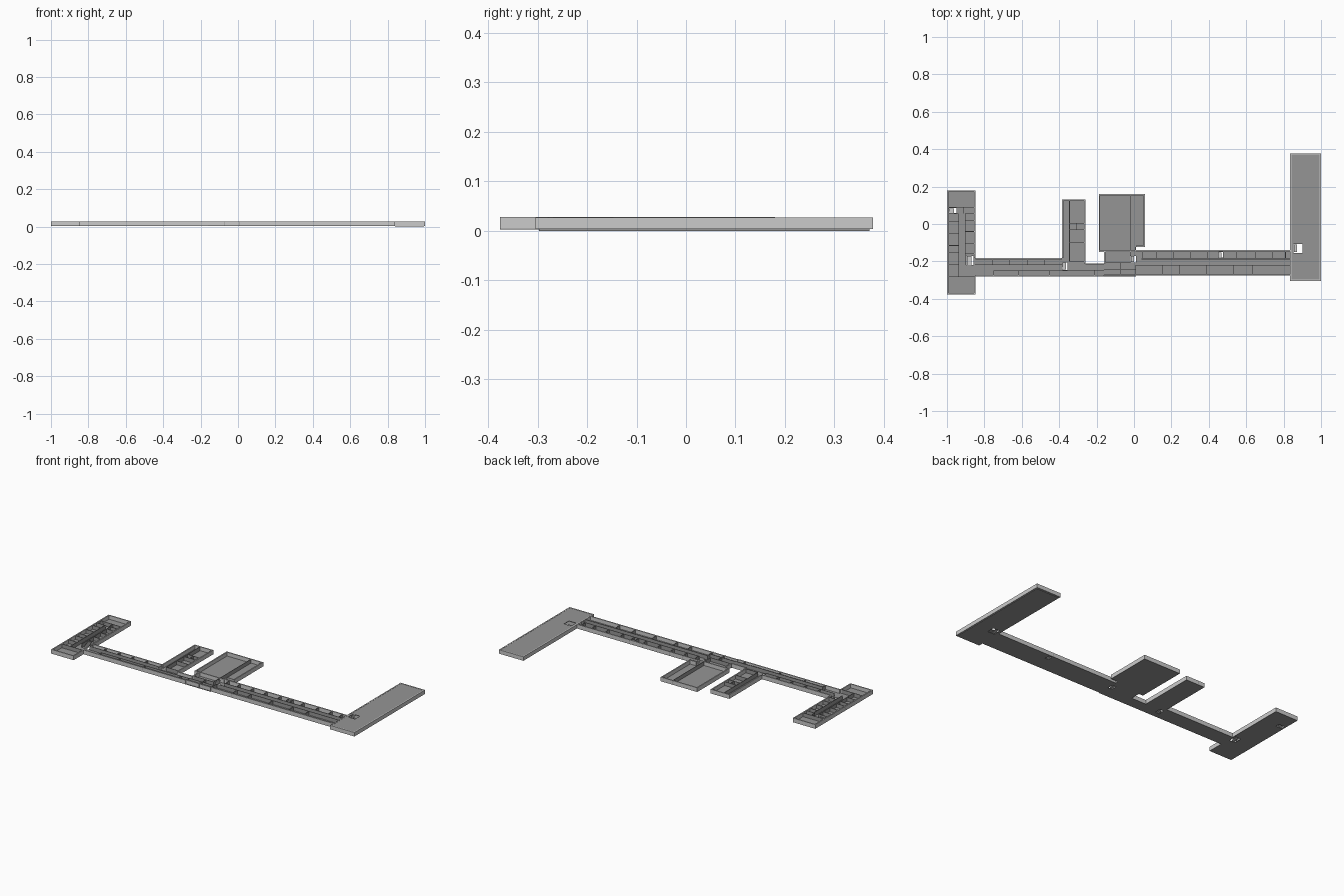
import bpy, bmesh

if "Cube" in bpy.data.objects:
    bpy.data.objects.remove(bpy.data.objects["Cube"])

Z0, ZF, ZT = 0.003, 0.005, 0.0285   # underside, floor top, wall top
T = 0.007                           # outer wall thickness
TI = 0.003                          # partition thickness

dark = bpy.data.materials.new("dark_floor")
dark.diffuse_color = (0.3, 0.3, 0.3, 1)
dark.use_nodes = True
dark.node_tree.nodes["Principled BSDF"].inputs["Base Color"].default_value = dark.diffuse_color


def add_box(bm, x0, x1, y0, y1, z0, z1):
    vs = [bm.verts.new((x, y, z)) for z in (z0, z1)
          for x, y in ((x0, y0), (x1, y0), (x1, y1), (x0, y1))]
    for f in ((3, 2, 1, 0), (4, 5, 6, 7), (0, 1, 5, 4),
              (1, 2, 6, 5), (2, 3, 7, 6), (3, 0, 4, 7)):
        bm.faces.new([vs[i] for i in f])


def finish(name, bm, mat=None):
    me = bpy.data.meshes.new(name)
    bm.to_mesh(me)
    bm.free()
    if mat:
        me.materials.append(mat)
    bpy.context.collection.objects.link(bpy.data.objects.new(name, me))


def slab(name, x0, x1, y0, y1, z0=Z0, z1=ZF, holes=()):
    """Flat plate with rectangular openings."""
    bm = bmesh.new()
    xs = sorted({x0, x1, *(v for h in holes for v in h[:2])})
    ys = sorted({y0, y1, *(v for h in holes for v in h[2:])})
    for xa, xb in zip(xs, xs[1:]):
        for ya, yb in zip(ys, ys[1:]):
            cx, cy = (xa + xb) / 2, (ya + yb) / 2
            if not any(h[0] < cx < h[1] and h[2] < cy < h[3] for h in holes):
                add_box(bm, xa, xb, ya, yb, z0, z1)
    bmesh.ops.remove_doubles(bm, verts=bm.verts, dist=1e-6)
    finish(name, bm, dark)


def outer_walls(name, pts, closed=True, top=ZT):
    """Walls just inside an axis-aligned path that runs counter-clockwise."""
    bm = bmesh.new()
    z = Z0 + 0.0004                 # keep the dark underside of the floor visible
    for (xa, ya), (xb, yb) in zip(pts, pts[1:] + (pts[:1] if closed else [])):
        if abs(ya - yb) < 1e-6:
            lo, hi = (ya, ya + T) if xb > xa else (ya - T, ya)
            add_box(bm, min(xa, xb), max(xa, xb), lo, hi, z, top)
        else:
            lo, hi = (xa - T, xa) if yb > ya else (xa, xa + T)
            add_box(bm, lo, hi, min(ya, yb), max(ya, yb), z, top)
    finish(name, bm)


def partitions(name, along_x=(), along_y=()):
    """along_x: (y, x0, x1); along_y: (x, y0, y1)."""
    bm = bmesh.new()
    h = TI / 2
    for y, a, b in along_x:
        add_box(bm, a, b, y - h, y + h, ZF, ZT)
    for x, a, b in along_y:
        add_box(bm, x - h, x + h, a, b, ZF, ZT)
    finish(name, bm, dark)


def stairs(name, x0, x1, y0, y1, z0=Z0, z1=ZT, n=6):
    """One flight of steps covering most of its well."""
    bm = bmesh.new()
    d, r = (y1 - y0) / n, (z1 - z0) / n
    for i in range(n):
        add_box(bm, x0, x0 + (x1 - x0) * 0.7, y0 + i * d, y0 + (i + 1) * d,
                z0 + i * r, z0 + (i + 1) * r)
    finish(name, bm)


# West wing
wells = [(-0.99, -0.95, 0.058, 0.085), (-0.895, -0.858, -0.22, -0.17)]
slab("west_wing_floor", -1, -0.848, -0.376, 0.18, holes=wells)
outer_walls("west_wing_walls", [(-0.848, -0.183), (-0.848, 0.18), (-1, 0.18), (-1, -0.376),
                                (-0.848, -0.376), (-0.848, -0.28)], closed=False)
partitions("west_wing_partitions",
           [(0.09, -1, -0.85), (0.055, -1, -0.94), (0.055, -0.9, -0.85), (-0.282, -1, -0.85)]
           + [(y, -1, -0.937) for y in (0.015, -0.05, -0.115, -0.15, -0.215)]
           + [(y, -0.903, -0.85) for y in (0.02, -0.04, -0.105, -0.16)],
           [(-0.937, -0.282, 0.055), (-0.903, -0.22, 0.055), (-0.91, 0.055, 0.09)])

# West corridor range
slab("west_range_floor", -0.848, -0.385, -0.28, -0.183)
outer_walls("west_range_south_wall", [(-0.848, -0.28), (-0.16, -0.28)], closed=False)
outer_walls("west_range_north_wall", [(-0.385, -0.183), (-0.848, -0.183)], closed=False)
partitions("west_range_partitions",
           [(-0.218, -0.85, -0.385), (-0.25, -0.75, -0.385)],
           [(-0.85 + 0.093 * i, -0.218, -0.183) for i in range(1, 5)]
           + [(x, -0.28, -0.25) for x in (-0.75, -0.62, -0.45)])

# Middle wing
slab("middle_wing_floor", -0.385, -0.259, -0.28, 0.132,
     holes=[(-0.382, -0.355, -0.245, -0.205)])
outer_walls("middle_wing_walls", [(-0.259, -0.21), (-0.259, 0.132), (-0.385, 0.132),
                                  (-0.385, -0.183)], closed=False)
partitions("middle_wing_partitions",
           [(0.005, -0.345, -0.26), (-0.03, -0.345, -0.26), (-0.1, -0.345, -0.26),
            (-0.2, -0.345, -0.26), (-0.25, -0.385, -0.26)],
           [(-0.345, -0.2, 0.132), (-0.305, -0.03, 0.005)])

# Link between the middle wing and the hall
slab("link_floor", -0.259, -0.16, -0.28, -0.21)
outer_walls("link_north_wall", [(-0.16, -0.21), (-0.259, -0.21)], closed=False)
partitions("link_partitions", [(-0.248, -0.26, -0.16)], [(-0.21, -0.28, -0.248)])

# Hall and its lobby
slab("hall_floor", -0.188, 0.059, -0.15, 0.16, holes=[(0.012, 0.059, -0.15, -0.122)])
outer_walls("hall_walls", [(-0.188, -0.15), (0.012, -0.15), (0.012, -0.122), (0.059, -0.122),
                           (0.059, 0.16), (-0.188, 0.16)])
partitions("hall_stage_wall", (), [(-0.02, -0.15, 0.16)])
slab("lobby_floor", -0.16, 0.012, -0.28, -0.15, holes=[(-0.018, 0.01, -0.205, -0.17)])
outer_walls("lobby_west_wall", [(-0.16, -0.15), (-0.16, -0.21)], closed=False)
outer_walls("lobby_south_wall", [(-0.16, -0.276), (0.012, -0.276)], closed=False)
partitions("lobby_partitions", [(-0.208, -0.16, -0.02), (-0.245, -0.16, 0.012)],
           [(-0.07, -0.28, -0.208), (-0.02, -0.208, -0.15), (0.01, -0.28, -0.22)])

# East corridor range
slab("east_range_floor", 0.012, 0.84, -0.276, -0.14,
     holes=[(0.452, 0.475, -0.18, -0.15)])
outer_walls("east_range_south_wall", [(0.012, -0.276), (0.84, -0.276)], closed=False)
outer_walls("east_range_north_wall", [(0.84, -0.14), (0.012, -0.14)], closed=False)
partitions("east_range_partitions",
           [(-0.187, 0.04, 0.84), (-0.22, 0.012, 0.84)],
           [(x, -0.187, -0.14) for x in (0.045, 0.12, 0.21, 0.3, 0.395, 0.45, 0.478,
                                         0.55, 0.65, 0.74, 0.81)]
           + [(x, -0.276, -0.22) for x in (0.15, 0.245, 0.39, 0.53, 0.635)])

# East wing: covered block on an inset base
well = (0.853, 0.9, -0.155, -0.108)
slab("east_wing_base", 0.84, 0.995, -0.297, 0.371, 0.0, 0.004, holes=[well])
outer_walls("east_wing_walls", [(0.835, -0.304), (1, -0.304), (1, 0.378), (0.835, 0.378)],
            top=0.0275)
slab("east_wing_deck", 0.839, 0.996, -0.3, 0.374, 0.023, 0.0265, holes=[well])

# Stair flights
stairs("stair_west_north", -0.988, -0.952, 0.06, 0.083)
stairs("stair_west_south", -0.893, -0.86, -0.218, -0.172)
stairs("stair_middle", -0.381, -0.357, -0.243, -0.207)
stairs("stair_lobby", -0.017, 0.009, -0.203, -0.172)
stairs("stair_east_range", 0.453, 0.474, -0.178, -0.152)
stairs("stair_east_wing", 0.855, 0.878, -0.15, -0.11, 0.0, 0.0265)
